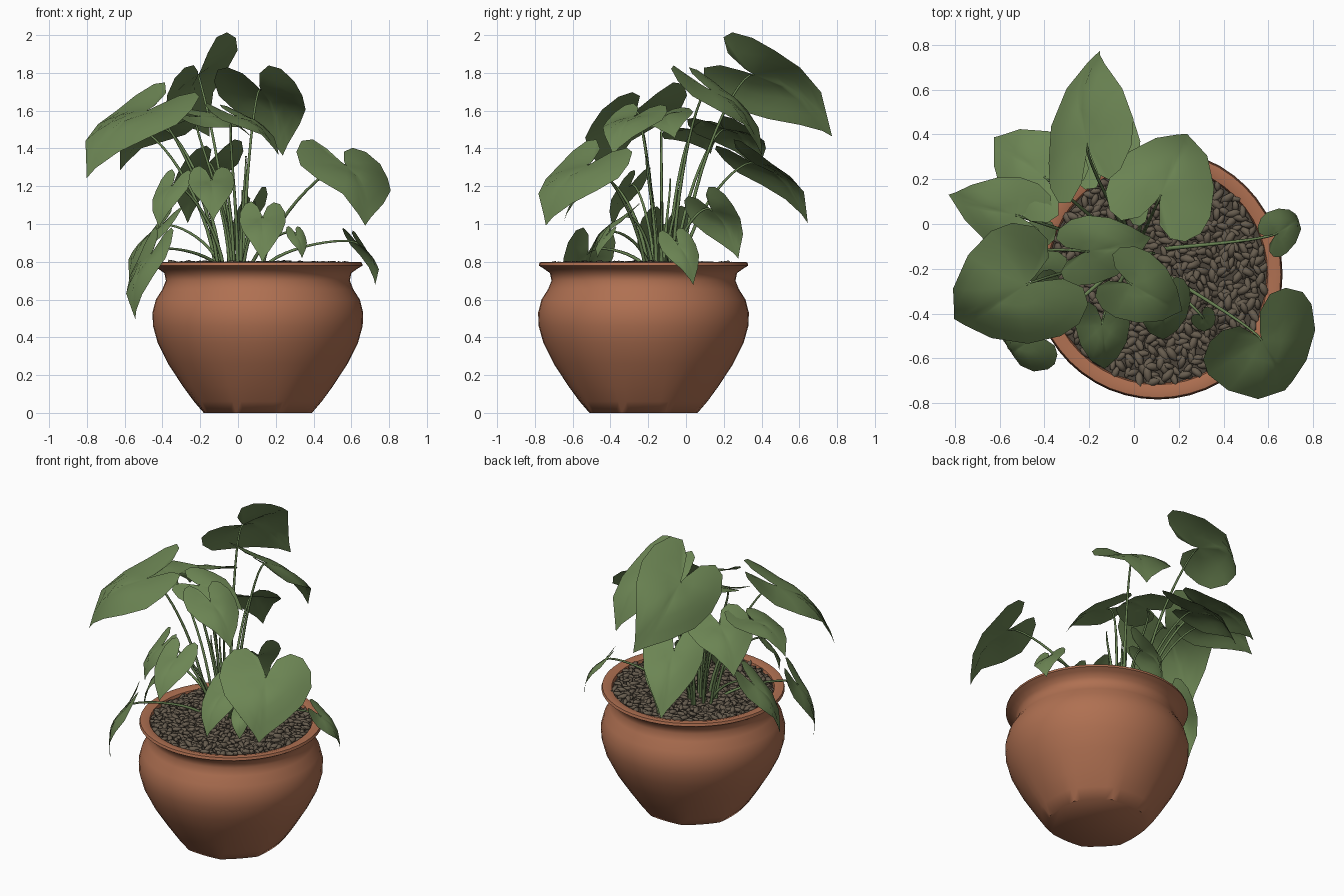
import bpy, bmesh, math, random
from mathutils import Vector, Matrix, Euler

if "Cube" in bpy.data.objects:
    bpy.data.objects.remove(bpy.data.objects["Cube"])

random.seed(4)
CX, CY = 0.105, -0.225          # pot axis
UP = Vector((0, 0, 1))


def mat(name, rgb):
    m = bpy.data.materials.new(name)
    m.diffuse_color = (*rgb, 1)
    m.use_nodes = True
    m.node_tree.nodes["Principled BSDF"].inputs["Base Color"].default_value = m.diffuse_color
    return m


TERRACOTTA = mat("terracotta", (0.43, 0.162, 0.083))
SOIL = mat("dark soil", (0.07, 0.057, 0.042))
PEBBLE = mat("pebble brown", (0.135, 0.108, 0.077))
LEAF = mat("leaf green", (0.15, 0.235, 0.088))
STEM = mat("stem green", (0.14, 0.225, 0.085))


def finish(bm, name, material, angle=60):
    me = bpy.data.meshes.new(name)
    bm.to_mesh(me)
    bm.free()
    ob = bpy.data.objects.new(name, me)
    bpy.context.collection.objects.link(ob)
    me.materials.append(material)
    bpy.ops.object.select_all(action='DESELECT')
    ob.select_set(True)
    bpy.context.view_layer.objects.active = ob
    bpy.ops.object.shade_smooth_by_angle(angle=math.radians(angle))


# Pot: lathe profile whose foot fades into soft eight-sided flutes
profile = [(0.295, 0), (0.345, 0.06), (0.40, 0.14), (0.475, 0.26), (0.53, 0.37),
           (0.555, 0.46), (0.558, 0.53), (0.54, 0.60), (0.505, 0.655), (0.487, 0.70),
           (0.495, 0.74), (0.53, 0.765), (0.555, 0.78), (0.55, 0.797), (0.525, 0.80),
           (0.492, 0.79), (0.48, 0.74)]
N = 48
bm = bmesh.new()
rings = []
for r, z in profile:
    ring = []
    for i in range(N):
        a = 2 * math.pi * i / N
        local = (a + math.pi / 8) % (math.pi / 4) - math.pi / 8
        octagon = math.cos(math.pi / 8) / math.cos(local) * 1.03
        rr = r * (1 + 0.6 * max(0, 1 - z / 0.2) * (octagon - 1))
        ring.append(bm.verts.new((CX + rr * math.cos(a), CY + rr * math.sin(a), z)))
    rings.append(ring)
for a, b in zip(rings, rings[1:]):
    for i in range(N):
        j = (i + 1) % N
        bm.faces.new((a[i], a[j], b[j], b[i]))
bm.faces.new(rings[0][::-1])
finish(bm, "pot", TERRACOTTA, 50)

# Soil disc
bm = bmesh.new()
bmesh.ops.create_circle(bm, cap_ends=True, segments=32, radius=0.487,
                        matrix=Matrix.Translation((CX, CY, 0.772)))
finish(bm, "soil", SOIL)

# Pebble layer: stretched little stones on a jittered spiral
bm = bmesh.new()
COUNT = 600
for i in range(COUNT):
    r = 0.478 * math.sqrt((i + 0.5) / COUNT)
    a = i * 2.39996
    pos = Vector((CX + r * math.cos(a) + random.uniform(-.012, .012),
                  CY + r * math.sin(a) + random.uniform(-.012, .012),
                  0.781 + random.uniform(-.006, .008)))
    rot = Euler((random.uniform(-.6, .6), random.uniform(-.45, .45),
                 random.uniform(0, 6.28))).to_matrix().to_4x4()
    s = random.uniform(0.8, 1.2)
    size = Matrix.Diagonal((0.036 * s, 0.018 * s, 0.014 * s, 1))
    bmesh.ops.create_icosphere(bm, subdivisions=1, radius=1,
                               matrix=Matrix.Translation(pos) @ rot @ size)
finish(bm, "pebbles", PEBBLE, 70)

# Half outline of a heart leaf: u along the midrib, v across
HALF = [(-.1, .04), (-.33, .2), (-.45, .48), (-.4, .75), (-.2, .96), (.05, 1),
        (.35, .85), (.65, .5), (.88, .15)]
OUTLINE = HALF + [(1, 0)] + [(u, -v) for u, v in HALF[::-1]]


def leaf(name, P, T, roll, ratio, bend=0.12):
    """Heart leaf from stalk joint P to tip T, rolled about its midrib."""
    axis = T - P
    L = axis.length
    w = L * ratio
    left = UP.cross(axis).normalized()
    n = axis.cross(left).normalized()
    W = (left * math.cos(roll) + n * math.sin(roll)) * w
    n = axis.cross(W).normalized()

    def point(u, v):
        arch = 4 * u * (1 - u) if u > 0 else 1.6 * u
        side = -0.2 * v * v + 0.08 * abs(v) + 0.05 * math.sin(5 * u + 3 * v)
        return P + axis * u + W * v + n * (bend * L * arch + w * side)

    bm = bmesh.new()
    center = bm.verts.new(point(0, 0))
    prev = None
    for f in (0.3, 0.55, 0.8, 1):
        ring = [bm.verts.new(point(u * f, v * f)) for u, v in OUTLINE]
        for i in range(len(ring) - 1):
            if prev:
                bm.faces.new((prev[i + 1], ring[i + 1], ring[i], prev[i]))
            else:
                bm.faces.new((center, ring[i + 1], ring[i]))
        prev = ring
    finish(bm, name, LEAF, 80)


def stem(name, B, P, T):
    """Tapered arching stalk from the soil B to the leaf joint P."""
    c1 = B + Vector(((P.x - B.x) * .15, (P.y - B.y) * .15, (P.z - B.z) * .5 + .05))
    c2 = P - (T - P).normalized() * 0.10 - UP * 0.03
    bm = bmesh.new()
    prev, steps, sides = None, 12, 6
    for k in range(steps + 1):
        t = k / steps
        s = 1 - t
        c = B * s**3 + c1 * 3 * s * s * t + c2 * 3 * s * t * t + P * t**3
        d = (c1 - B) * s * s + (c2 - c1) * 2 * s * t + (P - c2) * t * t
        q = d.to_track_quat('Z', 'Y')
        r = 0.010 - 0.005 * t
        ring = []
        for i in range(sides):
            a = 2 * math.pi * i / sides
            ring.append(bm.verts.new(c + q @ Vector((r * math.cos(a), r * math.sin(a), 0))))
        if prev:
            for i in range(sides):
                j = (i + 1) % sides
                bm.faces.new((prev[i], prev[j], ring[j], ring[i]))
        prev = ring
    finish(bm, name, STEM, 80)


# Every leaf with its stalk, all rooted round one clump
CLUMP = Vector((0, -.13, .77))


def plant(name, P, T, roll=0, ratio=0.42):
    P, T = Vector(P), Vector(T)
    root = CLUMP + (P - CLUMP) * 0.22
    root.z = CLUMP.z
    leaf(name + "_leaf", P, T, roll, ratio)
    stem(name + "_stem", root, P, T)


# Upper leaves: joint, tip, roll, breadth
plant("top_back", (-.21, .36, 1.79), (-.16, .78, 1.47), -.85, .5)
plant("back_right", (.12, .13, 1.71), (.24, .41, 1.37), 0, .53)
plant("right_front", (.57, -.52, 1.31), (.68, -.75, 1), -.2, .7)
plant("left_front", (-.48, -.27, 1.6), (-.81, -.43, 1.25), -.2, .56)
plant("centre", (-.2, -.12, 1.57), (.08, -.06, 1.46), .28, .52)
plant("front_high", (-.01, -.27, 1.57), (.22, -.39, 1.37), 0, .5)
plant("left_back", (-.4, .21, 1.5), (-.63, .39, 1.29), 0, .56)
plant("far_left", (-.53, .04, 1.5), (-.83, .13, 1.38), -.2, .5)

# Lower leaves
plant("back_mid", (-.16, .36, 1.32), (-.27, .65, 1.01), -.2)
plant("front_low", (.13, -.34, 1.03), (.13, -.52, .8))
plant("front_mid", (-.14, -.45, 1.23), (-.13, -.65, 1.02))
plant("front_small", (.31, -.42, .94), (.34, -.47, .82))
plant("right_low", (.64, -.04, .89), (.73, .04, .68), .3)
plant("left_hanging", (-.46, -.52, .84), (-.55, -.57, .5))
plant("left_low", (-.42, -.12, .98), (-.58, -.17, .69))
plant("left_mid", (-.35, -.3, 1.2), (-.42, -.39, .98))
plant("back_low", (.05, .14, 1.07), (.01, .28, .82), -.7, .5)

# Bare young shoots in the middle of the clump
for i in range(5):
    a = i * 1.3
    out = Vector((math.cos(a), math.sin(a), 0))
    P = CLUMP + out * 0.09 + UP * (0.35 + 0.06 * i)
    stem(f"shoot_{i + 1}", CLUMP + out * 0.03, P, P + UP * 0.1)
